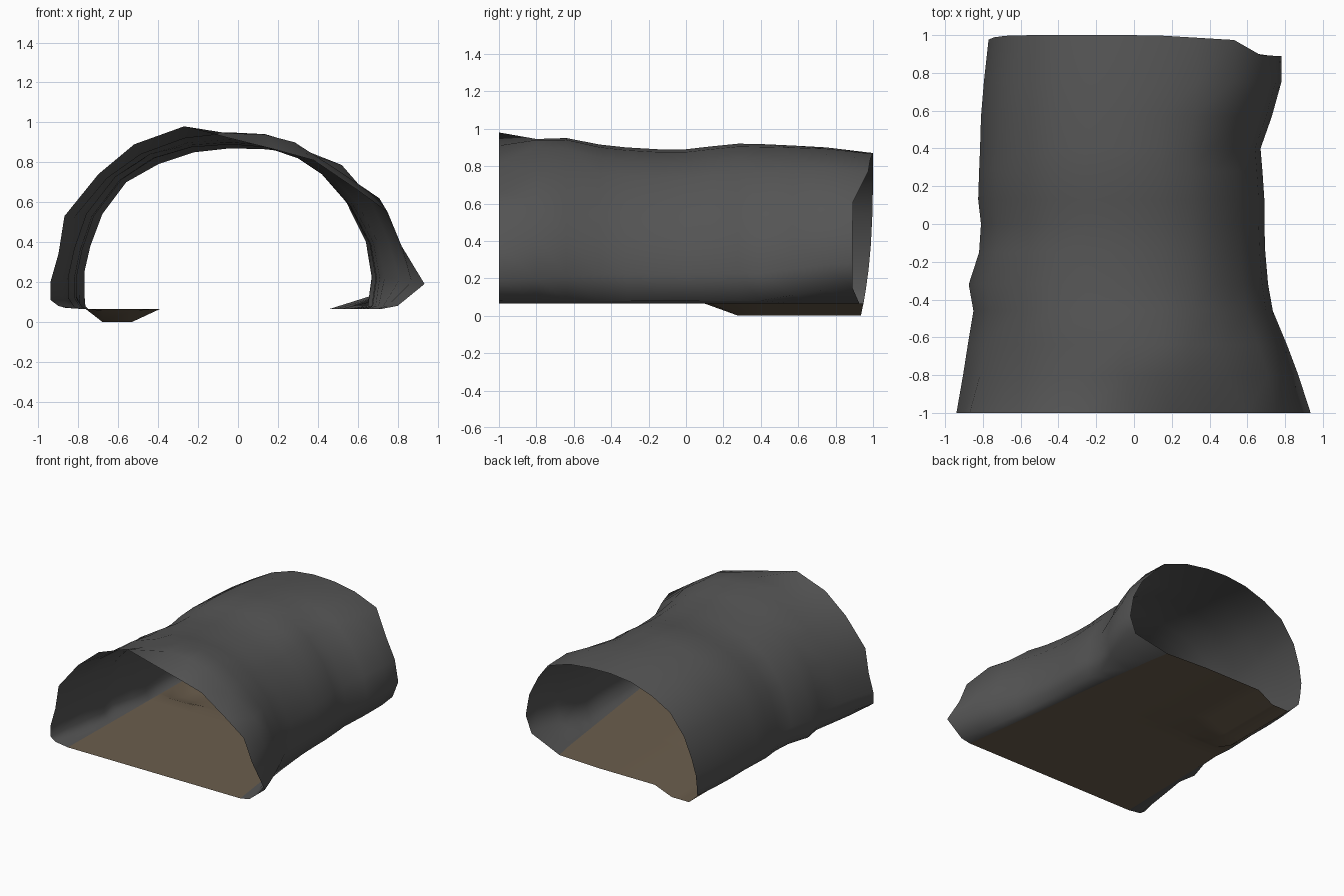
import bpy, bmesh

if "Cube" in bpy.data.objects:
    bpy.data.objects.remove(bpy.data.objects["Cube"])

# Arch cross-sections (x, z) from the lower left, over the top, to the lower right
FRONT = [(-.90, .08), (-.94, .11), (-.94, .20), (-.90, .34), (-.87, .53), (-.70, .74),
         (-.52, .89), (-.27, .98), (0, .91), (.20, .86), (.38, .81), (.60, .66),
         (.75, .55), (.82, .38), (.935, .19), (.80, .08)]
BULGE = [(-.87, .07), (-.91, .12), (-.91, .22), (-.87, .36), (-.82, .53), (-.66, .72),
         (-.49, .84), (-.27, .92), (-.05, .945), (.13, .94), (.28, .90), (.48, .77),
         (.70, .62), (.78, .42), (.86, .20), (.74, .08)]
NECK = [(-.80, .075), (-.83, .12), (-.83, .22), (-.80, .36), (-.74, .53), (-.60, .71),
        (-.43, .82), (-.24, .875), (-.04, .89), (.14, .875), (.30, .82), (.42, .74),
        (.56, .58), (.66, .39), (.69, .22), (.67, .08)]
BACK = [(-.765, .08), (-.77, .14), (-.77, .25), (-.74, .38), (-.68, .54), (-.56, .70),
        (-.40, .79), (-.22, .85), (-.04, .87), (.14, .865), (.33, .84), (.53, .77),
        (.67, .61), (.75, .45), (.78, .28), (.73, .15)]
PROFILES = [FRONT, BULGE, NECK, BACK]

# Stations: y, blend position in PROFILES, left reach, right reach, crown height
STATIONS = [(-1, 0, .94, .935, .98), (-.8, 1, .905, .87, .945), (-.64, 1.4, .88, .81, .95),
            (-.46, 1.9, .85, .735, .915), (-.32, 2, .875, .71, .90), (-.15, 2, .82, .695, .89),
            (0, 2, .81, .69, .89), (.13, 2, .825, .69, .905), (.28, 2, .82, .68, .92),
            (.40, 2, .815, .67, .918), (.57, 2.4, .81, .73, .91), (.75, 2.8, .795, .78, .90),
            (1, 3, .77, .78, .87)]
GROUND = .065


def lerp(a, b, t):
    return a + (b - a) * t


def arch(pos, left, right, top):
    """Blend two profiles and fit them to the given reach and height."""
    i = min(int(pos), len(PROFILES) - 2)
    pts = [(lerp(a[0], b[0], pos - i), lerp(a[1], b[1], pos - i))
           for a, b in zip(PROFILES[i], PROFILES[i + 1])]
    sl = left / -min(p[0] for p in pts)
    sr = right / max(p[0] for p in pts)
    sz = (top - GROUND) / (max(p[1] for p in pts) - GROUND)
    return [(x * (sl if x < 0 else sr), GROUND + (z - GROUND) * sz) for x, z in pts]


def floor_line(y):
    """Flat ground with a shallow trough on the left near the back."""
    dip = GROUND * max(0, min(1, (y - .1) / .18))
    t = (y + 1) / 2
    return [(lerp(.72, .46, t), GROUND), (.1, GROUND), (-.39, GROUND),
            (-.53, GROUND - dip), (-.68, GROUND - dip), (lerp(-.79, -.75, t), GROUND)]


def end_y(y, x, z):
    """Ragged back opening, cut further in on the lower right."""
    if y < 1:
        return y
    y = 1 - .065 * max(0, (.87 - z) / .87) ** 3
    return max(.89, y - max(0, x - .1) * .06 - max(0, x - .53) * .5)


def material(name, colour):
    m = bpy.data.materials.new(name)
    m.diffuse_color = (*colour, 1)
    m.use_nodes = True
    m.node_tree.nodes["Principled BSDF"].inputs["Base Color"].default_value = m.diffuse_color
    return m


def strip(name, lines, mat):
    """Skin a surface over a row of cross-section lines, facing up and out."""
    bm = bmesh.new()
    rows = [[bm.verts.new((x, end_y(y, x, z), z)) for x, z in line] for y, line in lines]
    for a, b in zip(rows, rows[1:]):
        for i in range(len(a) - 1):
            bm.faces.new((a[i], b[i], b[i + 1], a[i + 1])).smooth = True
    bm.normal_update()
    if sum(f.normal.z * f.calc_area() for f in bm.faces) < 0:
        bmesh.ops.reverse_faces(bm, faces=bm.faces[:])
    me = bpy.data.meshes.new(name)
    bm.to_mesh(me)
    bm.free()
    me.materials.append(mat)
    ob = bpy.data.objects.new(name, me)
    bpy.context.collection.objects.link(ob)
    return ob


rock = material("dark grey rock", (.09, .09, .09))
dirt = material("brown dirt", (.145, .11, .073))

# Rock walls and roof, curling under to meet the floor edges
walls = []
for y, pos, left, right, top in STATIONS:
    ground = floor_line(y)
    walls.append((y, [ground[-1]] + arch(pos, left, right, top) + [ground[0]]))
strip("rock_walls", walls, rock)

# Dirt floor, with an extra row where the trough starts
ys = sorted([s[0] for s in STATIONS] + [.1])
strip("cave_floor", [(y, floor_line(y)) for y in ys], dirt)
